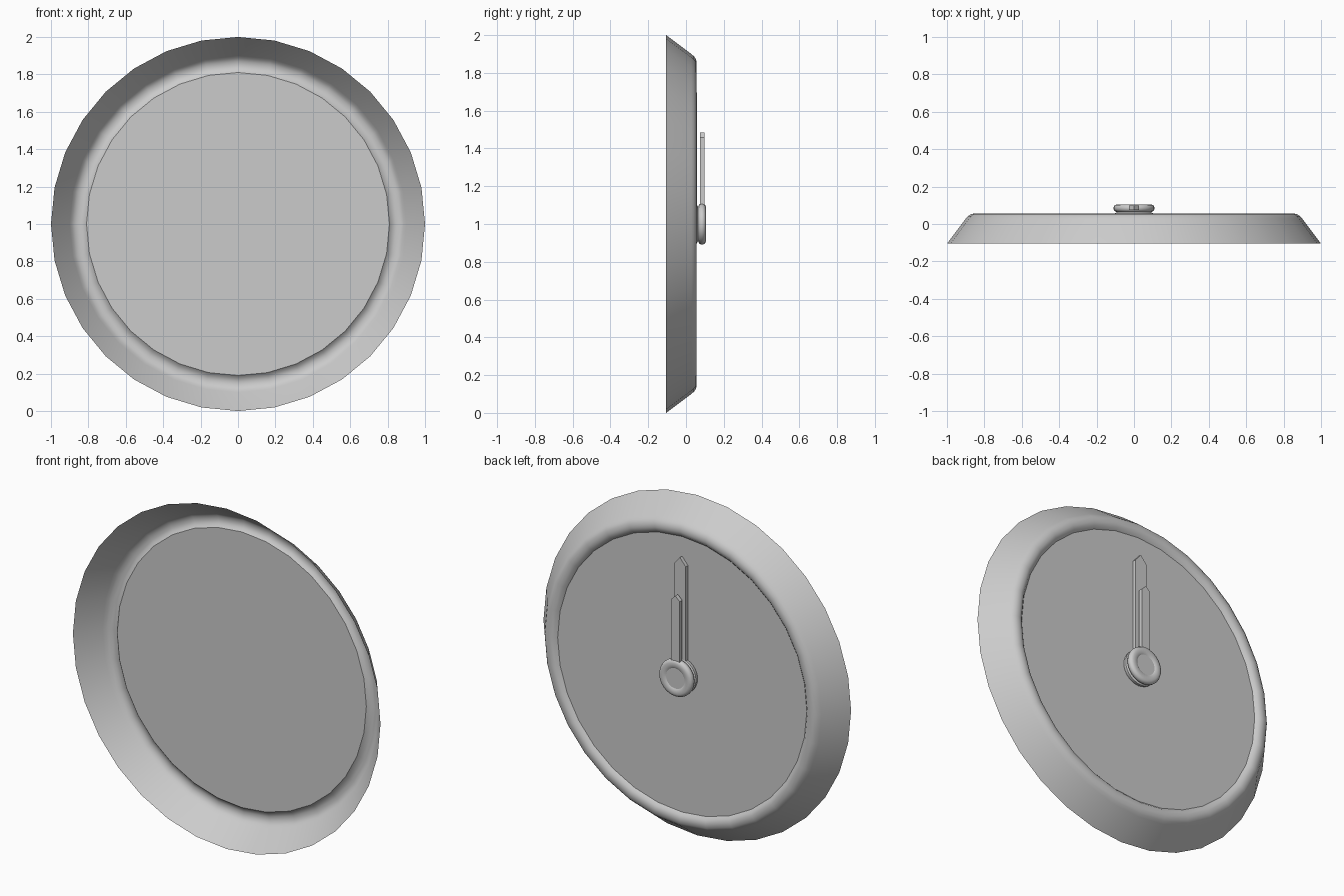
import bpy, bmesh
from math import sin, cos, pi, radians

if "Cube" in bpy.data.objects:
    bpy.data.objects.remove(bpy.data.objects["Cube"])

CENTRE_Z = 1.0


def finish(name, bm, angle):
    mesh = bpy.data.meshes.new(name)
    bm.to_mesh(mesh)
    bm.free()
    ob = bpy.data.objects.new(name, mesh)
    bpy.context.collection.objects.link(ob)
    bpy.ops.object.select_all(action='DESELECT')
    bpy.context.view_layer.objects.active = ob
    ob.select_set(True)
    bpy.ops.object.shade_smooth_by_angle(angle=radians(angle))
    return ob


def lathe(name, profile, sides=32, cap=False, angle=60):
    """Turn (radius, y) points around the clock's y axis."""
    bm = bmesh.new()
    rings = [[bm.verts.new((r * sin(2 * pi * i / sides), y,
                            CENTRE_Z + r * cos(2 * pi * i / sides)))
              for i in range(sides)] for r, y in profile]
    for a, b in zip(rings, rings[1:]):
        for i in range(sides):
            j = (i + 1) % sides
            bm.faces.new((a[i], b[i], b[j], a[j]))
    if cap:
        bm.faces.new(rings[-1])
    # outward is towards +y, the side carrying the hands
    bm.normal_update()
    if sum(f.normal.y * f.calc_area() for f in bm.faces) < 0:
        bmesh.ops.reverse_faces(bm, faces=bm.faces[:])
    return finish(name, bm, angle)


def hand(name, half_width, shoulder, tip, y0, y1):
    """Pointed bar reaching up from the hub."""
    outline = [(-half_width, 1.0), (half_width, 1.0), (half_width, shoulder),
               (0, tip), (-half_width, shoulder)]
    bm = bmesh.new()
    base = bm.faces.new([bm.verts.new((x, y0, z)) for x, z in outline])
    ext = bmesh.ops.extrude_face_region(bm, geom=[base])
    for v in ext['geom']:
        if isinstance(v, bmesh.types.BMVert):
            v.co.y = y1
    # close the underside if the extrusion consumed it
    edges = [e for e in bm.edges if e.is_boundary]
    if edges:
        bmesh.ops.holes_fill(bm, edges=edges)
    bmesh.ops.recalc_face_normals(bm, faces=bm.faces[:])
    return finish(name, bm, 20)


# open-backed rim shell, rolling over to meet the face
lathe("rim", [(1.0, -0.105), (0.9, 0.028), (0.888, 0.042), (0.87, 0.054),
              (0.845, 0.056), (0.825, 0.05), (0.81, 0.035)])

# flat dial
lathe("face", [(0.81, 0.035)], cap=True)

# hands
hand("minute_hand", 0.038, 1.65, 1.695, 0.036, 0.057)
hand("hour_hand", 0.028, 1.458, 1.485, 0.075, 0.099)

# two-tier hub with a groove and a shallow dished cap
lathe("hub", [(0.1, 0.035), (0.104, 0.045), (0.104, 0.056), (0.09, 0.063),
              (0.104, 0.07), (0.109, 0.08), (0.109, 0.09), (0.103, 0.101),
              (0.09, 0.105), (0.07, 0.105), (0.06, 0.099)],
      cap=True, angle=45)
